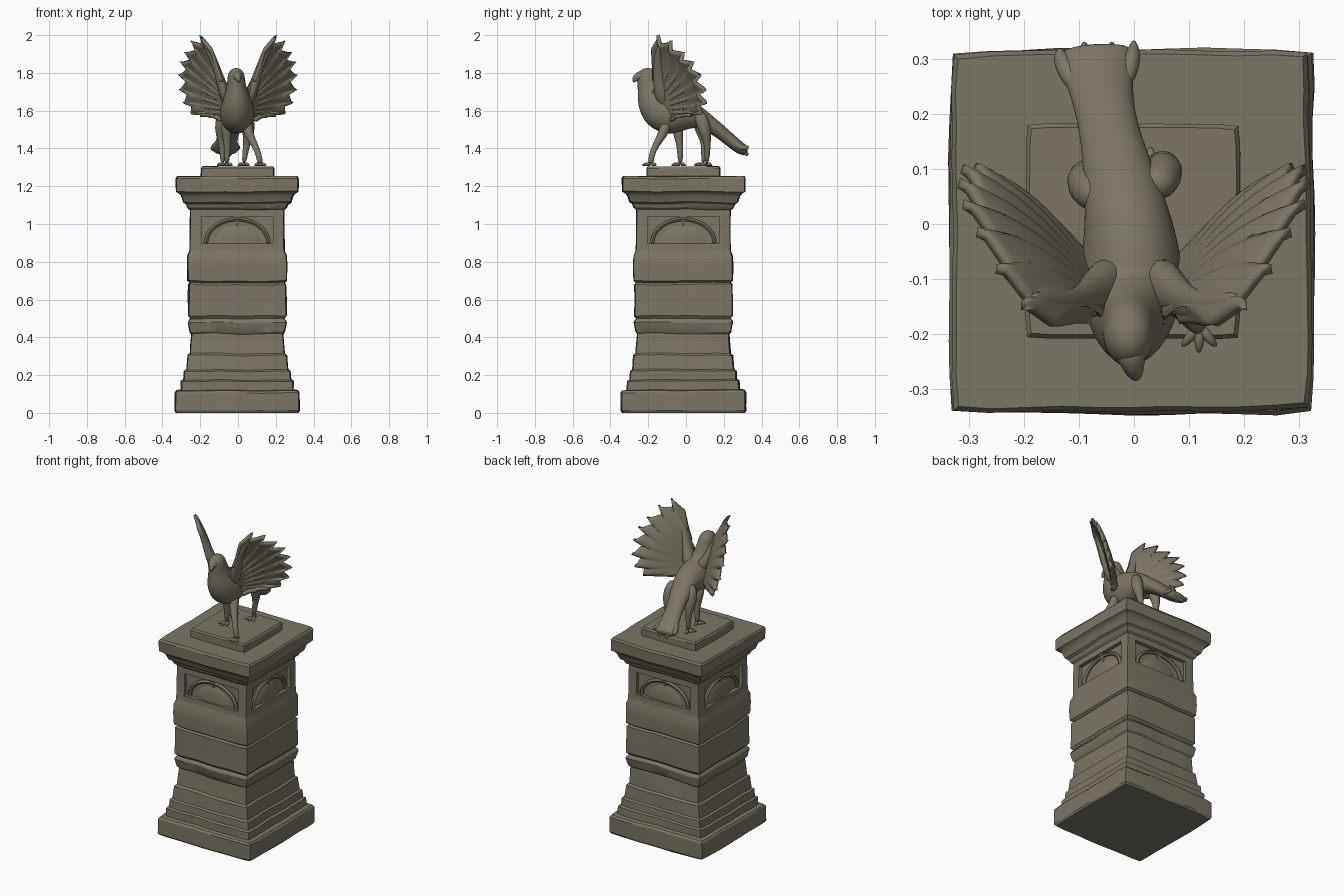
import bpy, bmesh, math, random
from mathutils import Vector, Matrix, noise

random.seed(4)
cube = bpy.data.objects.get("Cube")
if cube:
    bpy.data.objects.remove(cube, do_unlink=True)

stone = bpy.data.materials.new("weathered stone")
stone.use_nodes = True
COLOUR = (0.2, 0.18, 0.13, 1)
stone.diffuse_color = COLOUR
stone.node_tree.nodes["Principled BSDF"].inputs["Base Color"].default_value = COLOUR
CENTRE = Vector((-0.004, -0.014, 0))


def finish(name, bm, angle=35):
    """Turn a bmesh into a shaded stone object."""
    bmesh.ops.recalc_face_normals(bm, faces=bm.faces)
    mesh = bpy.data.meshes.new(name)
    bm.to_mesh(mesh)
    bm.free()
    mesh.materials.append(stone)
    obj = bpy.data.objects.new(name, mesh)
    bpy.context.collection.objects.link(obj)
    shade(obj, angle)
    return obj


def shade(obj, angle):
    bpy.ops.object.select_all(action='DESELECT')
    obj.select_set(True)
    bpy.context.view_layer.objects.active = obj
    bpy.ops.object.shade_smooth_by_angle(angle=math.radians(angle))


def skin(bm, rings):
    """Bridge closed rings of points and cap both ends."""
    loops = [[bm.verts.new(p) for p in ring] for ring in rings]
    n = len(loops[0])
    for a, b in zip(loops, loops[1:]):
        for i in range(n):
            bm.faces.new((a[i], a[(i + 1) % n], b[(i + 1) % n], b[i]))
    bm.faces.new(loops[0])
    bm.faces.new(loops[-1])


def tube(bm, path, sides=10, axis=(1, 0, 0)):
    """Loft ellipses along a path of (x, y, z, half width, half height)."""
    pts = [Vector(p[:3]) for p in path]
    rings = []
    for i, p in enumerate(path):
        t = (pts[min(i + 1, len(pts) - 1)] - pts[max(i - 1, 0)]).normalized()
        side = Vector(axis)
        side = (side - t * side.dot(t)).normalized()
        up = side.cross(t)
        rings.append([pts[i] + side * p[3] * math.cos(a) + up * p[-1] * math.sin(a)
                      for a in (2 * math.pi * k / sides for k in range(sides))])
    skin(bm, rings)


def smooth(obj, levels=2):
    mod = obj.modifiers.new("smooth", 'SUBSURF')
    mod.levels = mod.render_levels = levels
    return obj


def stack(name, profile, centre, rough, cells=10):
    """Square stone block built from a (height, half width) profile."""
    bm = bmesh.new()
    rings = []
    for z, h in profile:
        ring = []
        for q in range(4):
            rot = Matrix.Rotation(q * math.pi / 2, 3, 'Z')
            for k in range(cells):
                p = rot @ Vector((-h + 2 * h * k / cells, -h, z))
                if k == 0:
                    p *= 0.985
                    p.z = z
                p += centre
                wob = noise.noise_vector(p * 6) * rough
                if z < 0.02:
                    wob.z = 0
                ring.append(p + wob)
        rings.append(ring)
    skin(bm, rings)
    return finish(name, bm, 30)


# Pedestal: stepped foot, worn courses, cornice and cap
pedestal = stack("pedestal", [
    (0, .322), (.012, .33), (.108, .33), (.12, .322), (.124, .298), (.17, .297),
    (.177, .284), (.222, .281), (.23, .269), (.305, .262), (.315, .25), (.36, .247),
    (.42, .243), (.43, .252), (.48, .262), (.492, .257), (.5, .248), (.515, .26),
    (.6, .259), (.68, .259), (.69, .25), (.70, .263), (.77, .265), (.83, .262),
    (.855, .252), (.87, .251), (1.075, .249), (1.085, .262), (1.105, .27),
    (1.115, .285), (1.15, .297), (1.165, .31), (1.172, .324), (1.24, .326),
    (1.252, .318)], CENTRE, .007)
stack("top_slab", [(1.24, .194), (1.295, .194), (1.305, .187)],
      CENTRE + Vector((.002, .001, 0)), .003)


# Sunken panels cut into the four sides
bm = bmesh.new()
for q in range(4):
    rot = Matrix.Rotation(q * math.pi / 2, 4, 'Z')
    place = (Matrix.Translation(CENTRE) @ rot @ Matrix.Translation((0, -.26, .968))
             @ Matrix.Diagonal((.38, .066, .142, 1)))
    bmesh.ops.create_cube(bm, size=1, matrix=place)
cutter = finish("panel_cutter", bm)
cutter.hide_render = True
cut = pedestal.modifiers.new("panels", 'BOOLEAN')
cut.object = cutter
cut.operation = 'DIFFERENCE'
bpy.context.view_layer.objects.active = pedestal
bpy.ops.object.modifier_apply(modifier="panels")
bpy.data.objects.remove(cutter, do_unlink=True)
shade(pedestal, 30)

# Arch relief in each panel: curved band, domed infill and keystone
for q, side in enumerate(("front", "left", "back", "right")):
    bm = bmesh.new()
    arc = [math.pi * k / 20 for k in range(21)]
    tube(bm, [(.165 * math.cos(a), -.228, .9 + .125 * math.sin(a), .017, .012)
              for a in arc], 6, (0, 1, 0))
    bmesh.ops.create_uvsphere(bm, u_segments=24, v_segments=12, radius=1,
                              matrix=Matrix.Translation((0, -.22, .9))
                              @ Matrix.Diagonal((.128, .02, .1, 1)))
    bmesh.ops.create_cone(bm, segments=4, radius1=.008, radius2=.03, depth=.05, cap_ends=True,
                          matrix=Matrix.Translation((0, -.222, 1.015))
                          @ Matrix.Rotation(math.pi / 4, 4, 'Z'))
    bm.transform(Matrix.Translation(CENTRE) @ Matrix.Rotation(q * math.pi / 2, 4, 'Z'))
    finish(side + "_arch_relief", bm)

# Body, neck, head and tail in one loft
bm = bmesh.new()
tube(bm, [(-.07, .325, 1.385, .074, .026), (-.068, .29, 1.395, .068, .034),
          (-.052, .2, 1.475, .05, .036), (-.03, .1, 1.55, .064, .045),
          (-.012, .02, 1.585, .078, .08), (-.004, -.07, 1.575, .095, .115),
          (-.004, -.14, 1.6, .092, .115), (-.006, -.175, 1.66, .074, .092),
          (-.008, -.188, 1.73, .05, .068), (-.01, -.202, 1.78, .048, .063),
          (-.01, -.206, 1.812, .036, .045), (-.01, -.206, 1.826, .012, .015)], 16)
smooth(finish("bird_body", bm, 180))

# Hooked beak
bm = bmesh.new()
tube(bm, [(-.008, -.22, 1.785, .036, .034), (-.003, -.25, 1.783, .025, .027),
          (.002, -.272, 1.77, .016, .018), (.006, -.28, 1.75, .005, .006)], 10)
smooth(finish("beak", bm, 180))

# Tail feather points
bm = bmesh.new()
for x, y, z in ((-.135, .32, 1.40), (-.09, .33, 1.36), (-.04, .33, 1.36), (0, .335, 1.41)):
    tube(bm, [(-.06 + (x + .06) * .5, .24, 1.44, .022, .018),
              (x, .3, 1.395, .02, .02), (x, y, z, .004, .01)], 8)
smooth(finish("tail_feathers", bm, 180))


# Legs: thigh, shank and spread toes
def leg(name, path):
    bm = bmesh.new()
    tube(bm, [(*p[:3], p[3], p[3]) for p in path], 10)
    x, y, z = path[-1][:3]
    for deg in (-40, 0, 40, 180):
        d = Vector((math.sin(math.radians(deg)), -math.cos(math.radians(deg)), 0))
        reach = .03 if deg == 180 else .05
        base = Vector((x, y, z))
        ends = [(0, 0, .011), (.55, .004, .011), (1, -.006, .004)]
        tube(bm, [(*(base + d * reach * s + Vector((0, 0, dz))), r, r) for s, dz, r in ends],
             8, d.cross(Vector((0, 0, 1))))
    smooth(finish(name, bm, 180), 1)


leg("front_left_leg", [(.05, -.1, 1.54, .035), (.055, -.125, 1.47, .026),
                       (.09, -.16, 1.42, .018), (.112, -.185, 1.36, .016),
                       (.118, -.185, 1.315, .017)])
leg("front_right_leg", [(-.06, -.05, 1.55, .04), (-.06, -.04, 1.47, .026),
                        (-.055, -.03, 1.40, .016), (-.06, -.03, 1.315, .016)])
leg("hind_left_leg", [(.035, .06, 1.6, .03), (.055, .09, 1.54, .04), (.055, .105, 1.47, .032),
                      (.045, .115, 1.42, .016), (.03, .11, 1.315, .015)])
leg("hind_right_leg", [(-.06, .04, 1.6, .03), (-.09, .07, 1.54, .04), (-.09, .09, 1.47, .03),
                       (-.085, .1, 1.42, .016), (-.08, .09, 1.315, .015)])

# Wings: a fan from the shoulder with a tooth for every feather
TIPS = [(.09, 1.76), (.115, 1.83), (.145, 1.93), (.205, 2.0), (.25, 1.97), (.285, 1.91),
        (.31, 1.86), (.318, 1.79), (.312, 1.71), (.29, 1.64), (.25, 1.585), (.2, 1.575),
        (.15, 1.57), (.1, 1.55)]
PER_FEATHER, ROWS = 6, 12


def wing(sign):
    bm = bmesh.new()
    grid = []
    steps = (len(TIPS) - 1) * PER_FEATHER
    for i in range(steps + 1):
        k, f = divmod(i, PER_FEATHER)
        f /= PER_FEATHER
        a, b = Vector(TIPS[k]), Vector(TIPS[min(k + 1, len(TIPS) - 1)])
        t = i / steps
        root = Vector((.045, 1.70)).lerp(Vector((.03, 1.57)), t)
        # feathers start past the arm of the wing
        tooth = (.16 * (1 - f) ** .7 if 0 < f else 0) if k > 2 else 0
        edge = a.lerp(b, f)
        column = []
        for r in range(ROWS + 1):
            s = r / ROWS
            p = root.lerp(edge, s * (1 - tooth * s ** 3))
            y = .473 + 1.2 * p.x - .416 * p.y
            y -= .028 * s * s - .025 * math.sin(math.pi * s)
            y += .014 * s * s * (f - .5) * (k > 2)
            column.append(bm.verts.new((sign * p.x, y, p.y)))
        grid.append(column)
    for a, b in zip(grid, grid[1:]):
        for r in range(ROWS):
            bm.faces.new((a[r], a[r + 1], b[r + 1], b[r]))
    side = "left" if sign > 0 else "right"
    obj = finish(side + "_wing", bm, 50)
    mod = obj.modifiers.new("thickness", 'SOLIDIFY')
    mod.thickness, mod.offset = .018, 0

    # Arm along the leading edge, and overlapping covert feathers
    bm = bmesh.new()
    tube(bm, [(sign * .03, -.09, 1.62, .05, .06), (sign * .075, -.13, 1.7, .032, .045),
              (sign * .1, -.145, 1.79, .022, .032), (sign * .14, -.15, 1.89, .016, .024),
              (sign * .19, -.13, 1.97, .008, .01)], 10)
    for row, reach in ((0, .5), (1, .72)):
        for k in range(4, len(TIPS) - 1):
            t = k / (len(TIPS) - 1)
            root = Vector((.045, 1.70)).lerp(Vector((.03, 1.57)), t)
            path = []
            for s, w in ((.25, .012), (.7, .02), (1, .004)):
                p = root.lerp(Vector(TIPS[k]), s * (reach + random.uniform(-.03, .03)))
                y = .473 + 1.2 * p.x - .416 * p.y + .012
                path.append((sign * p.x, y, p.y, w * .5, w))
            tube(bm, path, 8, (sign * .75, -.62, .26))
    smooth(finish(side + "_wing_coverts", bm, 180), 1)


for sign in (1, -1):
    wing(sign)
